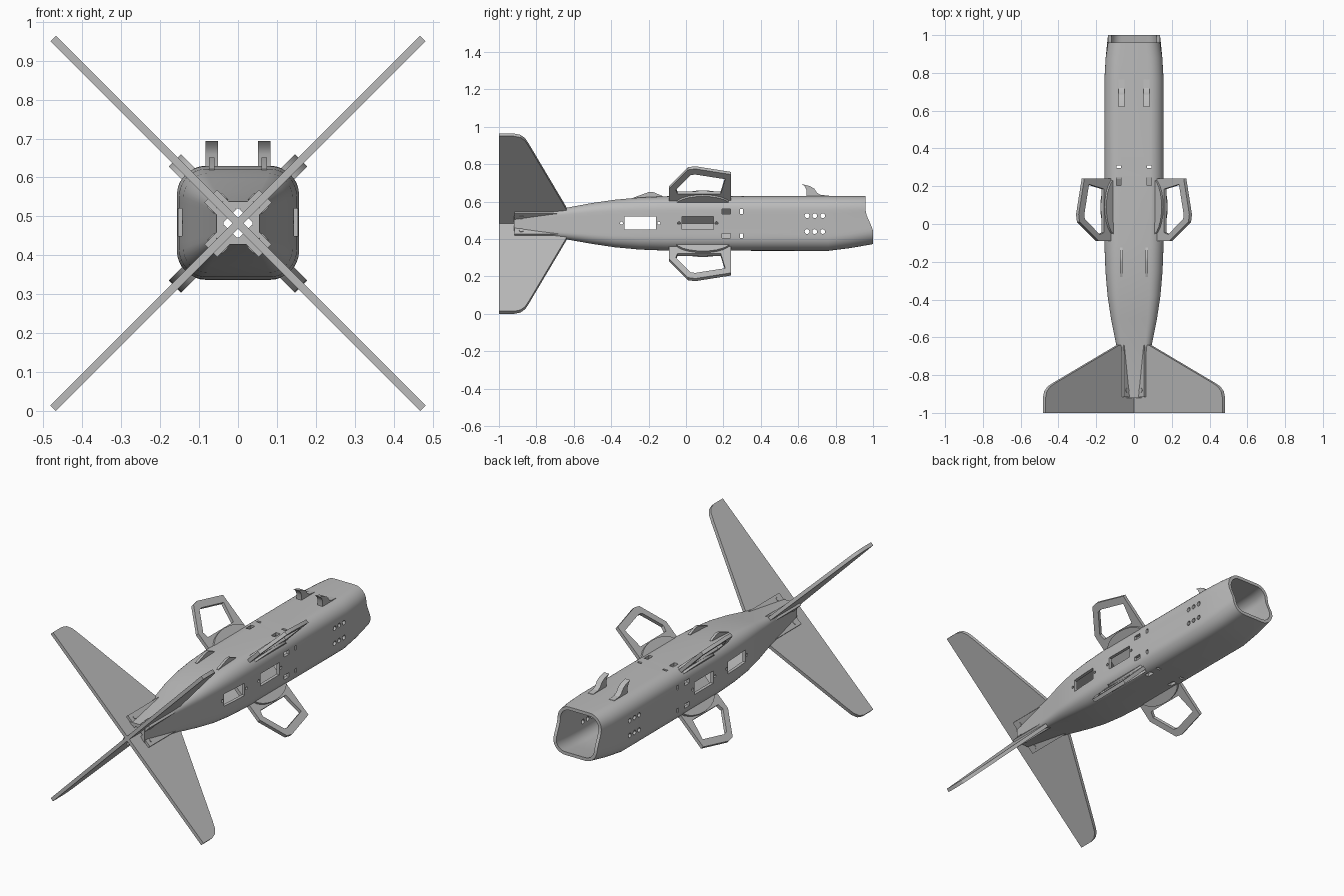
import bpy, bmesh, math
from mathutils import Vector

if "Cube" in bpy.data.objects:
    bpy.data.objects.remove(bpy.data.objects["Cube"])

ZC = 0.482          # height of the long axis
R2 = math.sqrt(2)
DIAGONALS = {"upper_left": 45, "upper_right": 135, "lower_right": 225, "lower_left": 315}

grey = bpy.data.materials.new("plain grey")
grey.use_nodes = True
grey.diffuse_color = (0.5, 0.5, 0.5, 1)
grey.node_tree.nodes["Principled BSDF"].inputs["Base Color"].default_value = (0.5, 0.5, 0.5, 1)


def finish(name, bm, smooth=None):
    bmesh.ops.recalc_face_normals(bm, faces=bm.faces)
    mesh = bpy.data.meshes.new(name)
    bm.to_mesh(mesh)
    bm.free()
    mesh.materials.append(grey)
    ob = bpy.data.objects.new(name, mesh)
    bpy.context.collection.objects.link(ob)
    if smooth:
        shade(ob, smooth)
    return ob


def shade(ob, degrees):
    bpy.ops.object.select_all(action="DESELECT")
    ob.select_set(True)
    bpy.context.view_layer.objects.active = ob
    bpy.ops.object.shade_smooth_by_angle(angle=math.radians(degrees))


def bridge(bm, a, b):
    for i in range(len(a)):
        j = (i + 1) % len(a)
        bm.faces.new((a[i], a[j], b[j], b[i]))


def slab(name, outline, thick, place, hole=None):
    """Extrude an outline (with an optional matching hole) through place(u, v, t)."""
    bm = bmesh.new()
    loops = [[[bm.verts.new(place(u, v, t)) for u, v in pts] for t in (-thick / 2, thick / 2)]
             for pts in (outline, hole) if pts]
    for low, high in loops:
        bridge(bm, low, high)
    for side in (0, 1):
        if hole:
            bridge(bm, loops[0][side], loops[1][side])
        else:
            bm.faces.new(loops[0][side])
    return finish(name, bm, 25)


def diagonal(angle):
    """Map (y, sideways offset) into the plane of one arm of the X."""
    a = math.radians(angle)
    d, n = Vector((math.cos(a), 0, math.sin(a))), Vector((-math.sin(a), 0, math.cos(a)))
    return lambda y, s, t: Vector((0, y, ZC)) + d * s * R2 + n * t


# Hollow body: y, half width, bottom, top, corner radius
STATIONS = [
    (-0.92, 0.055, 0.428, 0.538, 0.02), (-0.65, 0.092, 0.400, 0.565, 0.035),
    (-0.5, 0.122, 0.374, 0.593, 0.05), (-0.38, 0.140, 0.356, 0.610, 0.06),
    (-0.25, 0.151, 0.344, 0.622, 0.07), (-0.1, 0.157, 0.338, 0.629, 0.075),
    (0.76, 0.157, 0.337, 0.63, 0.075), (0.88, 0.150, 0.352, 0.63, 0.075),
    (1.0, 0.138, 0.373, 0.63, 0.075)]
WALL = 0.018


def body_ring(bm, station, inset):
    y, hw, lo, hi, rad = station
    hw, lo, hi, rad = hw - inset, lo + inset, hi - inset, max(rad - inset, 0.006)
    pts = []
    for k, (sx, top) in enumerate(((1, 1), (-1, 1), (-1, 0), (1, 0))):
        cz = hi - rad if top else lo + rad
        for i in range(9):
            a = math.pi / 2 * (k + i / 8)
            pts.append((sx * (hw - rad) + rad * math.cos(a), cz + rad * math.sin(a)))
        # extra points down each flat side let the open end curve
        if k in (1, 3):
            z0, z1 = (hi - rad, lo + rad) if k == 1 else (lo + rad, hi - rad)
            pts += [((-hw if k == 1 else hw), z0 + (z1 - z0) * i / 8) for i in range(1, 8)]
    ring = []
    for x, z in pts:
        f = min(max((z - 0.43) / 0.13, 0), 1)
        sweep = 0.04 * f * f * (3 - 2 * f) if y > 0.99 else 0
        ring.append(bm.verts.new((x, y - sweep, z)))
    return ring


bm = bmesh.new()
outer = [body_ring(bm, s, 0) for s in STATIONS]
inner = [body_ring(bm, s, WALL) for s in STATIONS]
for skin in (outer, inner):
    for a, b in zip(skin, skin[1:]):
        bridge(bm, a, b)
bridge(bm, outer[0], inner[0])
bridge(bm, outer[-1], inner[-1])
body = finish("body", bm)


# Openings cut through the body
def box(bm, centre, size):
    verts = bmesh.ops.create_cube(bm, size=1)["verts"]
    bmesh.ops.scale(bm, vec=size, verts=verts)
    bmesh.ops.translate(bm, vec=centre, verts=verts)


def drill(bm, y, z, radius):
    verts = bmesh.ops.create_cone(bm, cap_ends=True, segments=12, radius1=radius,
                                  radius2=radius, depth=1)["verts"]
    for v in verts:
        v.co = Vector((v.co.z, y + v.co.x, z + v.co.y))


def cut(name, bm):
    cutter = finish(name, bm)
    cutter.hide_render = True
    bpy.context.view_layer.objects.active = body
    mod = body.modifiers.new(name, "BOOLEAN")
    mod.operation, mod.solver, mod.object = "DIFFERENCE", "EXACT", cutter
    bpy.ops.object.modifier_apply(modifier=name)
    bpy.data.objects.remove(cutter)


bm = bmesh.new()
for y in (-0.245, 0.063):
    box(bm, (0, y, 0.485), (1, 0.17, 0.07))
    for end in (-0.1, 0.1):
        drill(bm, y + end, 0.485, 0.008)
for dz in (-0.065, 0.065):
    box(bm, (0, 0.215, ZC + dz), (1, 0.045, 0.025))
    box(bm, (0, 0.297, ZC + dz), (1, 0.014, 0.025))
for y in (0.647, 0.688, 0.731):
    for z in (0.44, 0.525):
        drill(bm, y, z, 0.013)
cut("side_cutter", bm)

bm = bmesh.new()
for x in (-0.08, 0.08):
    box(bm, (x, 0.225, ZC), (0.025, 0.045, 1))
    box(bm, (x, 0.303, ZC), (0.025, 0.014, 1))
cut("vertical_cutter", bm)
shade(body, 30)

# Tail fins, loop handles and their mounts on the four diagonals
FIN = [(-1, 0), (-1, 0.475), (-0.92, 0.475), (-0.885, 0.468), (-0.86, 0.45),
       (-0.84, 0.42), (-0.64, 0.083), (-0.64, 0)]
BRACKET = [(-0.917, 0.02), (-0.917, 0.07), (-0.64, 0.07), (-0.64, 0.02)]
LOOP = [(0.24, 0.125), (0.24, 0.27), (0.05, 0.30), (0.01, 0.295), (-0.09, 0.195), (-0.09, 0.125)]
LOOP_HOLE = [(0.185, 0.165), (0.21, 0.245), (0.05, 0.27), (0.025, 0.267),
             (-0.055, 0.188), (-0.045, 0.165)]
CORE = [(-0.09, 0), (-0.09, 0.128), (0.24, 0.128), (0.24, 0)]
MOUNT = [(0.09 + 0.15 * math.cos(math.pi * i / 12), 0.11 + 0.052 * math.sin(math.pi * i / 12))
         for i in range(13)]
BOLT = [(-0.88 + 0.012 * math.cos(math.pi * i / 6), 0.052 + 0.0085 * math.sin(math.pi * i / 6))
        for i in range(12)]

for where, angle in DIAGONALS.items():
    place = diagonal(angle)
    slab("tail_fin_" + where, FIN, 0.02, place)
    slab("fin_bracket_" + where, BRACKET, 0.046, place)
    slab("bracket_bolt_" + where, BOLT, 0.052, place)
    slab("loop_handle_" + where, LOOP, 0.02, place, LOOP_HOLE)
    slab("handle_core_" + where, CORE, 0.02, place)
    slab("handle_mount_" + where, MOUNT, 0.045, place)

# Hooks and low blades along the top
HOOK = [(0.62, 0.694), (0.636, 0.68), (0.645, 0.66), (0.645, 0.62), (0.77, 0.62), (0.765, 0.632),
        (0.72, 0.636), (0.7, 0.648), (0.685, 0.67), (0.66, 0.684)]
BLADE = [(-0.28, 0.61), (-0.28, 0.622), (-0.2, 0.651), (-0.175, 0.651), (-0.125, 0.63), (-0.125, 0.61)]
for side, x in (("left", 0.067), ("right", -0.067)):
    upright = lambda y, z, t: Vector((x + t, y, z))
    slab("hook_" + side, HOOK, 0.032, upright)
    slab("blade_" + side, BLADE, 0.014, upright)
